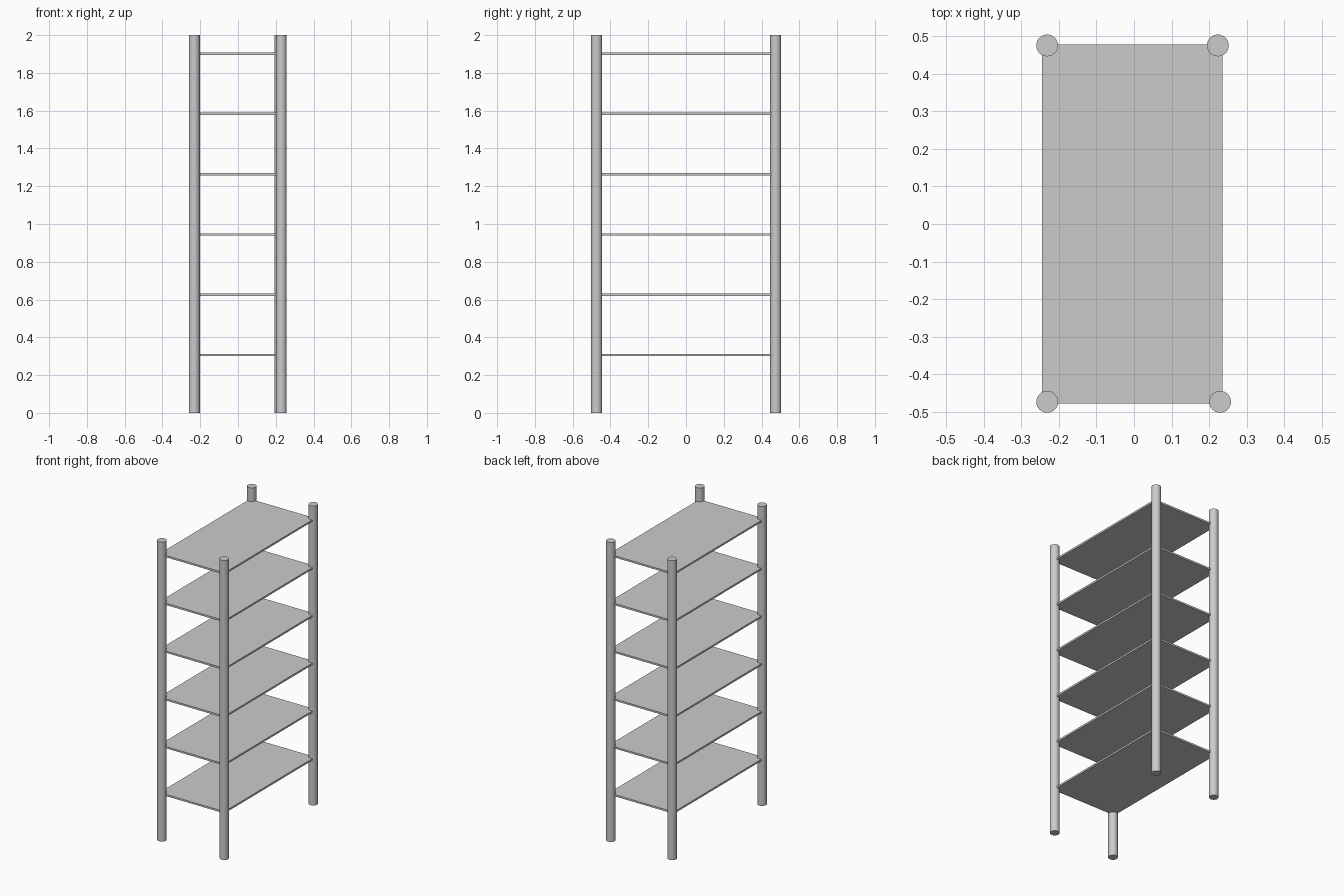
import bpy
import math

if "Cube" in bpy.data.objects:
    bpy.data.objects.remove(bpy.data.objects["Cube"])

HEIGHT = 2.0
POST_RADIUS = 0.029
SHELF_SIZE = (0.48, 0.956, 0.012)
SHELF_X = -0.005
SHELF_COUNT = 6
FIRST_SHELF_Z = 0.307
SHELF_STEP = 0.319


def add_post(name, x, y):
    bpy.ops.mesh.primitive_cylinder_add(
        vertices=32, radius=POST_RADIUS, depth=HEIGHT, location=(x, y, HEIGHT / 2))
    bpy.context.object.name = name
    bpy.ops.object.shade_smooth_by_angle(angle=math.radians(30))


def add_shelf(name, z):
    bpy.ops.mesh.primitive_cube_add(size=1, location=(SHELF_X, 0, z))
    shelf = bpy.context.object
    shelf.name = name
    shelf.scale = SHELF_SIZE
    bpy.ops.object.transform_apply(location=False, rotation=False, scale=True)


# Four round corner posts (the back right one sits slightly inward)
posts = {
    "front_left_post": (-0.231, -0.473),
    "front_right_post": (0.229, -0.473),
    "back_left_post": (-0.231, 0.475),
    "back_right_post": (0.223, 0.475),
}
for name, (x, y) in posts.items():
    add_post(name, x, y)

# Evenly spaced thin shelves whose corners run into the posts
for i in range(SHELF_COUNT):
    add_shelf(f"shelf_{i + 1}", FIRST_SHELF_Z + i * SHELF_STEP)
